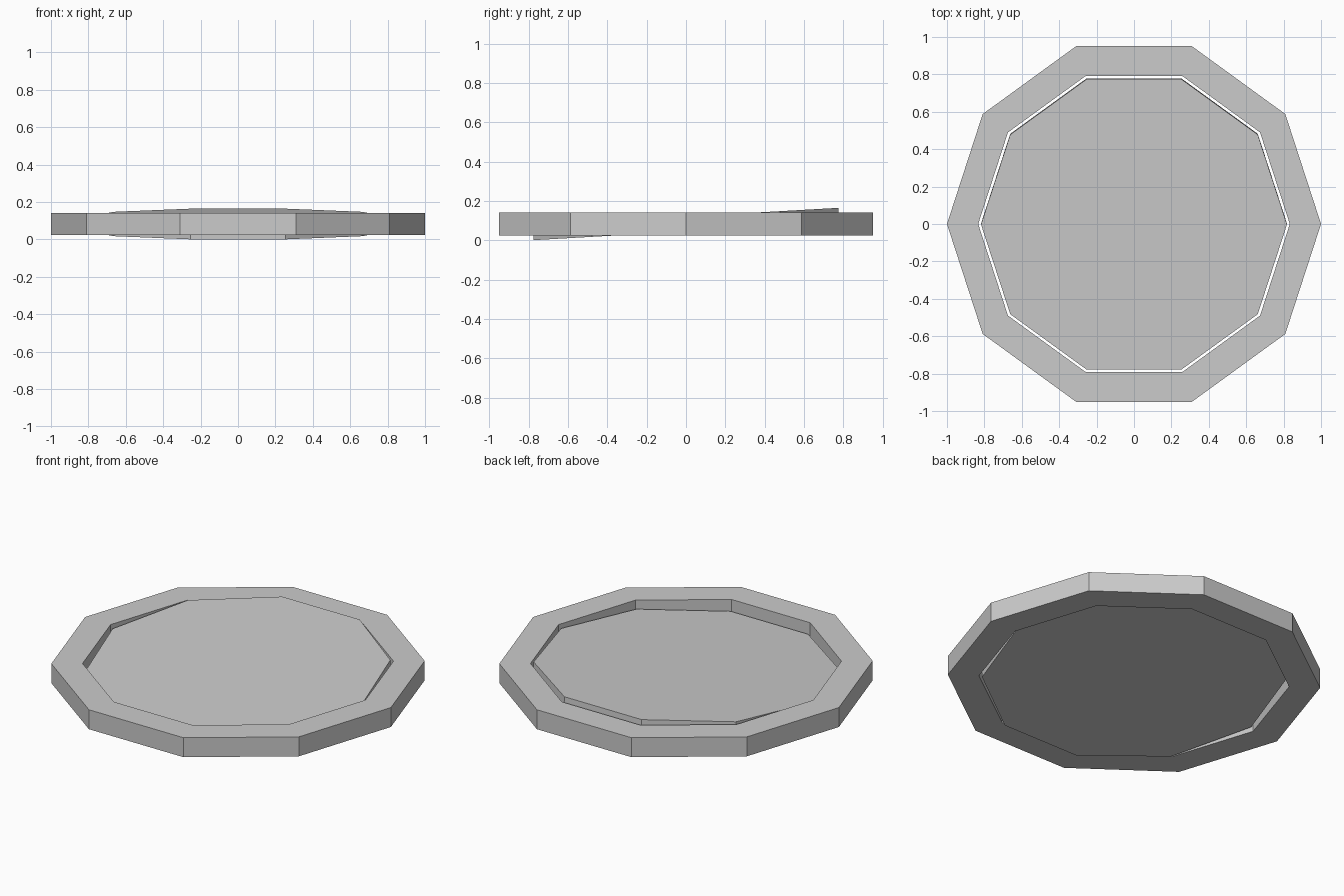
import bpy, bmesh, math

if "Cube" in bpy.data.objects:
    bpy.data.objects.remove(bpy.data.objects["Cube"])

SIDES = 10
MID_Z = 0.0825


def decagon(bm, radius, z):
    return [bm.verts.new((radius * math.cos(math.tau * i / SIDES),
                          radius * math.sin(math.tau * i / SIDES), z))
            for i in range(SIDES)]


def finish(name, bm):
    bmesh.ops.recalc_face_normals(bm, faces=bm.faces)
    mesh = bpy.data.meshes.new(name)
    bm.to_mesh(mesh)
    bm.free()
    obj = bpy.data.objects.new(name, mesh)
    bpy.context.collection.objects.link(obj)
    obj.location.z = MID_Z
    return obj


# Outer ring: rectangular section swept around ten sides
bm = bmesh.new()
section = [(1.0, -0.0575), (1.0, 0.0575), (0.833, 0.0575), (0.833, -0.0575)]
loops = [decagon(bm, r, z) for r, z in section]
for k in range(4):
    a, b = loops[k], loops[(k + 1) % 4]
    for i in range(SIDES):
        j = (i + 1) % SIDES
        bm.faces.new((a[i], a[j], b[j], b[i]))
finish("outer_ring", bm)

# Lid: ten-sided plate tilted slightly inside the ring
bm = bmesh.new()
low, high = decagon(bm, 0.818, -0.038), decagon(bm, 0.818, 0.038)
bm.faces.new(low)
bm.faces.new(high)
for i in range(SIDES):
    j = (i + 1) % SIDES
    bm.faces.new((low[i], low[j], high[j], high[i]))
lid = finish("tilted_lid", bm)
lid.rotation_euler.x = math.radians(3.25)
